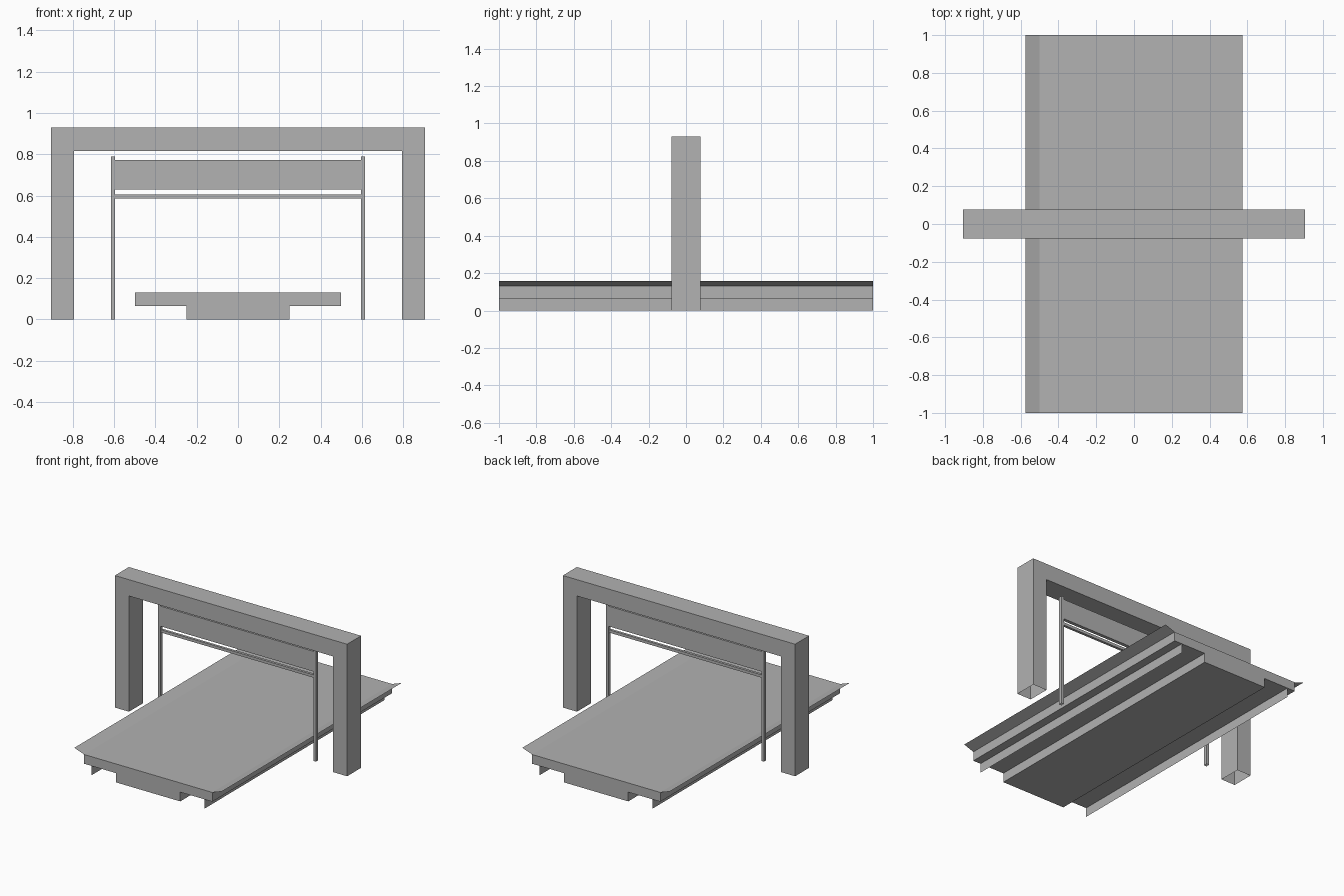
import bpy
import bmesh

cube = bpy.data.objects.get("Cube")
if cube:
    bpy.data.objects.remove(cube, do_unlink=True)

grey = bpy.data.materials.new("plain_grey")
grey.use_nodes = True
colour = (0.445, 0.445, 0.445, 1)
grey.diffuse_color = colour
grey.node_tree.nodes["Principled BSDF"].inputs["Base Color"].default_value = colour


def extrude_profile(name, points, y0, y1, closed=True, open_base=False):
    """Sweep an x-z outline along y; open outlines become thin sheets."""
    bm = bmesh.new()
    front = [bm.verts.new((x, y0, z)) for x, z in points]
    back = [bm.verts.new((x, y1, z)) for x, z in points]
    n = len(points)
    for i in range(n if closed else n - 1):
        j = (i + 1) % n
        if open_base and points[i][1] == 0 and points[j][1] == 0:
            continue
        bm.faces.new((front[i], front[j], back[j], back[i]))
    if closed:
        bm.faces.new(front)
        bm.faces.new(back[::-1])
        bmesh.ops.recalc_face_normals(bm, faces=bm.faces)
    mesh = bpy.data.meshes.new(name)
    bm.to_mesh(mesh)
    bm.free()
    mesh.materials.append(grey)
    obj = bpy.data.objects.new(name, mesh)
    bpy.context.collection.objects.link(obj)
    return obj


def bar(name, x0, x1, z0, z1, depth, open_base=False):
    outline = [(x0, z0), (x1, z0), (x1, z1), (x0, z1)]
    return extrude_profile(name, outline, -depth / 2, depth / 2, open_base=open_base)


def mirrored(half):
    """Complete a symmetric outline from its +x half."""
    return half + [(-x, z) for x, z in reversed(half)]


# Deck with its narrower central base
deck = mirrored([(0.25, 0), (0.25, 0.065), (0.5, 0.065), (0.5, 0.13)])
extrude_profile("deck", deck, -1, 1)

# Portal frame, hollow at the feet
portal = mirrored([(0.795, 0.815), (0.795, 0), (0.905, 0), (0.905, 0.93)])
extrude_profile("portal_frame", portal, -0.078, 0.078, open_base=True)

# Flared edge sheets, hanging skirts and thin posts on both sides
for side, s in (("left", 1), ("right", -1)):
    flap = sorted([(s * 0.5, 0.13), (s * 0.575, 0.157)])
    extrude_profile(side + "_edge_flap", flap, -1, 1, closed=False)
    extrude_profile(side + "_skirt", [(s * 0.44, 0), (s * 0.44, 0.065)][::s], -1, 1, closed=False)
    inner, outer = sorted((s * 0.595, s * 0.615))
    bar(side + "_post", inner, outer, 0, 0.79, 0.024, open_base=True)

# Hanging panel and the rail below it
bar("upper_panel", -0.595, 0.595, 0.63, 0.772, 0.024)
bar("cross_rail", -0.595, 0.595, 0.585, 0.605, 0.018)
